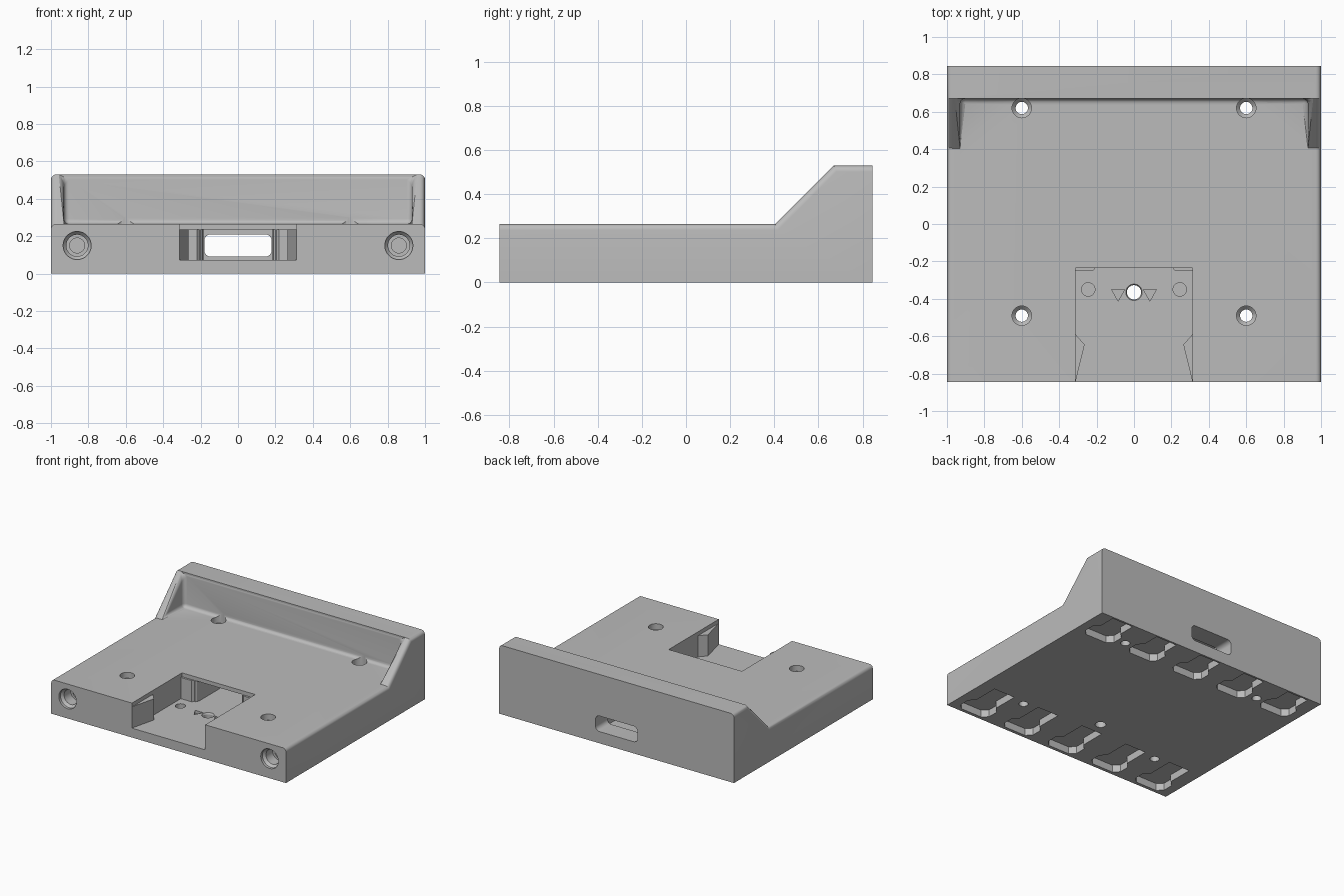
import bpy, bmesh
from math import pi
from mathutils import Matrix, Vector

if "Cube" in bpy.data.objects:
    bpy.data.objects.remove(bpy.data.objects["Cube"], do_unlink=True)

grey = bpy.data.materials.new("matte_grey")
grey.use_nodes = True
colour = (0.5, 0.5, 0.5, 1)
grey.diffuse_color = colour
grey.node_tree.nodes["Principled BSDF"].inputs["Base Color"].default_value = colour

BACK, FRONT, DECK, TOP = 0.845, -0.845, 0.265, 0.53
FLOOR = 0.072


def make(name, bm):
    bmesh.ops.recalc_face_normals(bm, faces=bm.faces)
    me = bpy.data.meshes.new(name)
    bm.to_mesh(me)
    bm.free()
    me.materials.append(grey)
    ob = bpy.data.objects.new(name, me)
    bpy.context.collection.objects.link(ob)
    return ob


def prism(points, z0, z1):
    """Extrude an xy outline from z0 to z1."""
    bm = bmesh.new()
    face = bm.faces.new([bm.verts.new((x, y, z0)) for x, y in points])
    up = bmesh.ops.extrude_face_region(bm, geom=[face])["geom"]
    bmesh.ops.translate(bm, vec=(0, 0, z1 - z0),
                        verts=[v for v in up if isinstance(v, bmesh.types.BMVert)])
    return make("cutter", bm)


def box(x0, x1, y0, y1, z0, z1):
    return prism([(x0, y0), (x1, y0), (x1, y1), (x0, y1)], z0, z1)


def lathe(profile, centre, turn=Matrix()):
    """Stack rings of (radius, height) into a stepped round cutter."""
    bm = bmesh.new()
    rings = []
    for r, h in profile:
        ring = bmesh.ops.create_circle(bm, segments=40, radius=r,
                                       matrix=Matrix.Translation((0, 0, h)))["verts"]
        rings.append(ring)
    for a, b in zip(rings, rings[1:]):
        for i in range(40):
            j = (i + 1) % 40
            bm.faces.new((a[i], a[j], b[j], b[i]))
    bm.faces.new(rings[0])
    bm.faces.new(rings[-1])
    bm.transform(Matrix.Translation(centre) @ turn)
    return make("cutter", bm)


def apply(ob, tool, operation="DIFFERENCE"):
    mod = ob.modifiers.new("shape", "BOOLEAN")
    mod.operation, mod.solver, mod.object = operation, "EXACT", tool
    bpy.context.view_layer.objects.active = ob
    bpy.ops.object.modifier_apply(modifier=mod.name)
    bpy.data.objects.remove(tool, do_unlink=True)


# Body: low deck, tall back wall and sloped side cheeks
bm = bmesh.new()
outline = [(FRONT, 0), (BACK, 0), (BACK, TOP), (0.67, TOP), (0.405, DECK), (FRONT, DECK)]
inner = [(0.405, DECK), (0.67, TOP), (0.67, DECK)]
P, Q = {}, {}
for s in (-1, 1):
    P[s] = [bm.verts.new((s, y, z)) for y, z in outline]
    Q[s] = [bm.verts.new((s * 0.93, y, z)) for y, z in inner]
    bm.faces.new(P[s])
    bm.faces.new((P[s][3], P[s][4], Q[s][0], Q[s][1]))
    bm.faces.new(Q[s])
p, q, l, m = P[1], Q[1], P[-1], Q[-1]
for i, j in ((0, 1), (1, 2), (5, 0)):
    bm.faces.new((p[i], p[j], l[j], l[i]))
bm.faces.new((q[1], q[2], m[2], m[1]))
bm.faces.new((p[2], p[3], q[1], m[1], l[3], l[2]))
bm.faces.new((p[5], p[4], q[0], q[2], m[2], m[0], l[4], l[5]))
bmesh.ops.recalc_face_normals(bm, faces=bm.faces)
pairs = [(q[1], m[1]), (q[2], m[2])]
for a, b in ((p, q), (l, m)):
    pairs += [(a[5], a[4]), (a[4], a[3]), (a[3], a[2]), (b[0], b[1]), (b[0], b[2]), (b[1], b[2])]
bmesh.ops.bevel(bm, geom=[bm.edges.get(e) for e in pairs], offset=0.028, segments=5,
                profile=0.5, affect="EDGES", clamp_overlap=True)
body = make("dock_body", bm)

# Front pocket with its cable tunnel and rounded tunnel mouth
apply(body, box(-0.312, 0.312, -1, -0.235, FLOOR, 0.4))
mouth = [(0.185, 0.7), (0.185, -0.2), (0.19, -0.225), (0.205, -0.24), (0.205, -0.3)]
apply(body, prism(mouth + [(-x, y) for x, y in reversed(mouth)], FLOOR, 0.235))

# Rounded cable slot through the back wall
bm = bmesh.new()
bmesh.ops.create_cube(bm, size=1, matrix=Matrix.Translation((0, 0.75, 0.15))
                      @ Matrix.Diagonal((0.36, 0.4, 0.12, 1)))
bmesh.ops.bevel(bm, geom=[e for e in bm.edges if abs(e.verts[0].co.y - e.verts[1].co.y) > 0.1],
                offset=0.035, segments=6, profile=0.5, affect="EDGES")
apply(body, make("cutter", bm))

# Round holes: deck screws, front sockets and pocket floor
for s in (-1, 1):
    for y in (0.62, -0.49):
        apply(body, lathe([(0.033, -0.1), (0.033, 0.2), (0.052, 0.22), (0.052, 0.3)], (s * 0.6, y, 0)))
    apply(body, lathe([(0.075, -0.1), (0.075, 0.02), (0.058, 0.04), (0.058, 0.12),
                       (0.04, 0.12), (0.04, 0.3)], (s * 0.86, FRONT, 0.15),
                      Matrix.Rotation(-pi / 2, 4, "X")))
    apply(body, lathe([(0.036, 0.04), (0.036, 0.1)], (s * 0.245, -0.35, 0)))
    x = s * 0.085
    apply(body, prism([(x - 0.035, -0.35), (x + 0.035, -0.35), (x, -0.412)], 0.05, 0.1))
apply(body, lathe([(0.038, -0.1), (0.038, 0.06), (0.048, 0.08)], (0, -0.365, 0)))

# Stepped mounting recesses under the base, in two rows of five
for i in range(5):
    x = -0.8 + 0.4 * i
    for y0, y1, y2 in ((-0.82, -0.66, -0.46), (0.54, 0.7, 0.83)):
        half = [(0.09, y2), (0.09, y1), (0.13, y1 - 0.04), (0.13, y0 + 0.04), (0.09, y0)]
        apply(body, prism([(x + a, b) for a, b in half]
                          + [(x - a, b) for a, b in reversed(half)], -0.1, 0.055))

# Spring clips and corner stops inside the pocket
for s, side in ((1, "left"), (-1, "right")):
    clip = prism([(s * x, y) for x, y in
                  ((0.313, FRONT), (0.27, -0.67), (0.264, -0.645), (0.313, -0.59))], FLOOR, 0.235)
    clip.name = side + "_pocket_clip"
    stop = prism([(s * x, y) for x, y in
                  ((0.313, -0.234), (0.313, -0.25), (0.22, -0.25), (0.205, -0.234))], FLOOR, 0.235)
    stop.name = side + "_corner_stop"

# Smooth the rounded edges, keep the rest crisp
bpy.ops.object.select_all(action="DESELECT")
body.select_set(True)
bpy.context.view_layer.objects.active = body
bpy.ops.object.shade_smooth_by_angle(angle=pi / 7)
